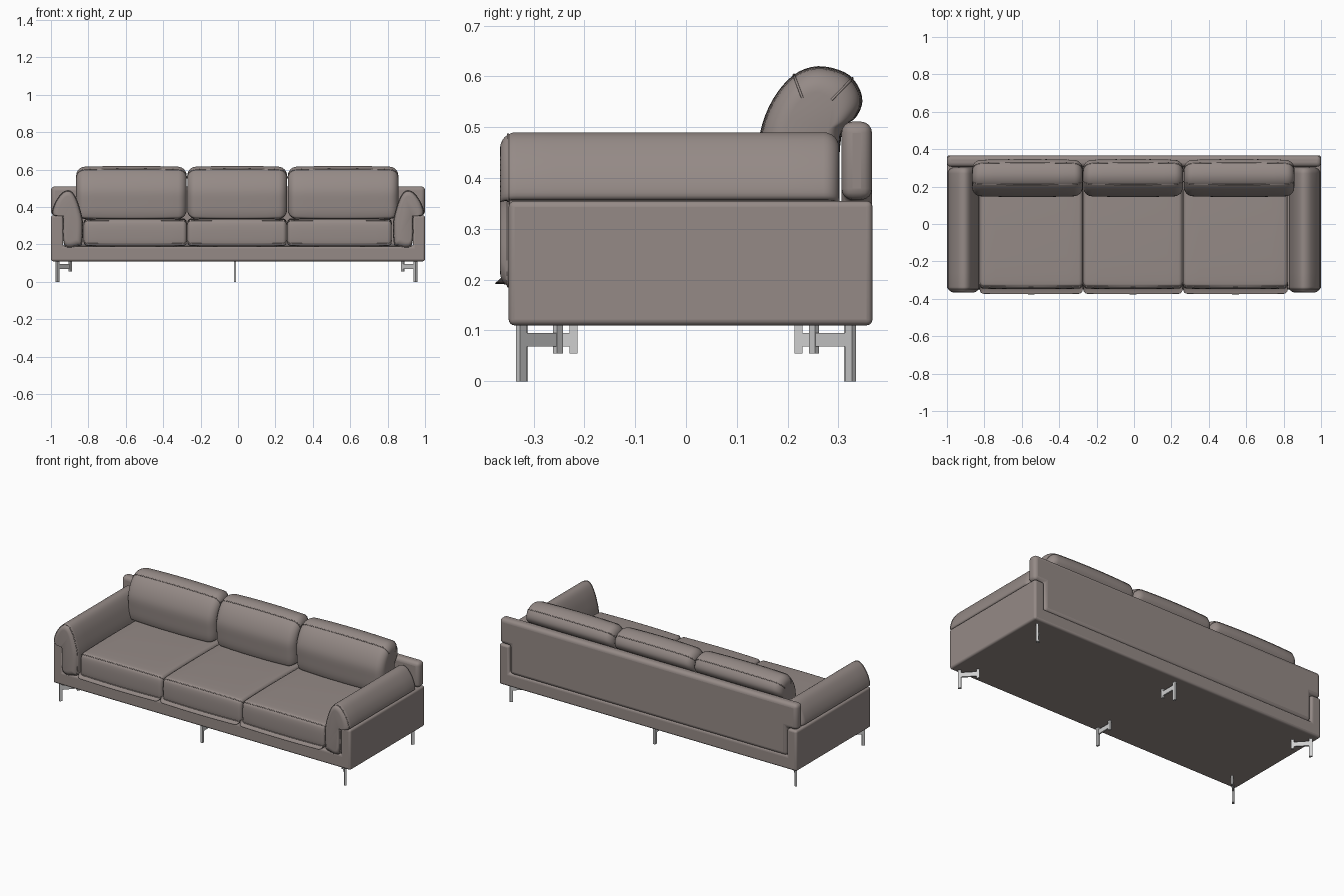
import bpy, bmesh, math
from mathutils import Vector, Matrix

if "Cube" in bpy.data.objects:
    bpy.data.objects.remove(bpy.data.objects["Cube"])


def material(name, rgb):
    m = bpy.data.materials.new(name)
    m.diffuse_color = (*rgb, 1)
    m.use_nodes = True
    m.node_tree.nodes["Principled BSDF"].inputs["Base Color"].default_value = m.diffuse_color
    return m


LEATHER = material("taupe leather", (0.30, 0.255, 0.24))
METAL = material("light grey metal", (0.62, 0.62, 0.62))


def finish(bm, name, mat, bevel=0, smooth=True):
    bmesh.ops.recalc_face_normals(bm, faces=bm.faces)
    me = bpy.data.meshes.new(name)
    bm.to_mesh(me)
    bm.free()
    me.materials.append(mat)
    ob = bpy.data.objects.new(name, me)
    bpy.context.collection.objects.link(ob)
    if bevel:
        mod = ob.modifiers.new("rounded edges", 'BEVEL')
        mod.width, mod.segments = bevel, 4
        mod.limit_method = 'ANGLE'
    if smooth:
        bpy.ops.object.select_all(action='DESELECT')
        ob.select_set(True)
        bpy.context.view_layer.objects.active = ob
        bpy.ops.object.shade_smooth_by_angle(angle=math.radians(40))
    return ob


def slab(name, outline, y0, y1, bevel):
    """Extrude an x-z outline along y."""
    bm = bmesh.new()
    face = bm.faces.new([bm.verts.new((x, y0, z)) for x, z in outline])
    ext = bmesh.ops.extrude_face_region(bm, geom=[face])
    verts = [g for g in ext["geom"] if isinstance(g, bmesh.types.BMVert)]
    bmesh.ops.translate(bm, verts=verts, vec=(0, y1 - y0, 0))
    return finish(bm, name, LEATHER, bevel)


def smooth_loop(pts, n=4):
    """Closed Catmull-Rom loop through the points."""
    pts = [Vector(p) for p in pts]
    out = []
    for i in range(len(pts)):
        a, b, c, d = (pts[(i + k) % len(pts)] for k in (-1, 0, 1, 2))
        for s in range(n):
            t = s / n
            out.append(0.5 * (2 * b + (c - a) * t + (2 * a - 5 * b + 4 * c - d) * t * t
                              + (3 * b - a - 3 * c + d) * t ** 3))
    return out


def cushion(name, profile, t0, t1, r, axis, puff=0.0):
    """Loft a profile along an axis with rounded ends; returns the rings."""
    loop = smooth_loop(profile)
    us, vs = [p.x for p in loop], [p.y for p in loop]
    cu, cv = (min(us) + max(us)) / 2, (min(vs) + max(vs)) / 2
    hu, hv = (max(us) - min(us)) / 2, (max(vs) - min(vs)) / 2
    ease = [r * (1 - math.cos(k * math.pi / 12)) for k in range(7)]
    inner = [r + (t1 - t0 - 2 * r) * k / 8 for k in range(1, 8)]
    stations = ease + inner + [t1 - t0 - e for e in reversed(ease)]
    rings = []
    for s in stations:
        d = min(s, t1 - t0 - s)
        inset = r * (1 - math.sqrt(max(0, 1 - (1 - d / r) ** 2))) if d < r else 0
        inset += puff * (2 * s / (t1 - t0) - 1) ** 2
        ring = []
        for p in loop:
            u = cu + (p.x - cu) * (1 - inset / hu)
            v = cv + (p.y - cv) * (1 - inset / hv)
            ring.append((t0 + s, u, v) if axis == 'x' else (u, t0 + s, v))
        rings.append(ring)
    bm = bmesh.new()
    grid = [[bm.verts.new(c) for c in ring] for ring in rings]
    n = len(loop)
    for a, b in zip(grid, grid[1:]):
        for j in range(n):
            bm.faces.new((a[j], a[(j + 1) % n], b[(j + 1) % n], b[j]))
    bm.faces.new(grid[0])
    bm.faces.new(grid[-1])
    finish(bm, name, LEATHER)
    return rings


def piping(name, path, cyclic=False):
    cu = bpy.data.curves.new(name, 'CURVE')
    cu.dimensions = '3D'
    cu.bevel_depth, cu.bevel_resolution = 0.0025, 1
    sp = cu.splines.new('POLY')
    sp.points.add(len(path) - 1)
    for p, c in zip(sp.points, path):
        p.co = (*c, 1)
    sp.use_cyclic_u = cyclic
    cu.materials.append(LEATHER)
    bpy.context.collection.objects.link(bpy.data.objects.new(name, cu))


# U-shaped frame: floor and two low arms
slab("frame", [(-1, .11), (1, .11), (1, .355), (.935, .355), (.935, .19),
               (-.935, .19), (-.935, .355), (-1, .355)], -.349, .367, .012)

# T-shaped back panel resting on the arms
slab("back_panel", [(-.932, .185), (.932, .185), (.932, .357), (1, .357), (1, .511),
                    (-1, .511), (-1, .357), (-.932, .357)], .306, .366, .022)

# Seat and back cushions
seat = [(-.33, .19), (-.344, .203), (-.348, .25), (-.346, .305), (-.335, .329),
        (-.30, .338), (-.1, .342), (.1, .342), (.27, .338), (.30, .32), (.30, .2), (.28, .19)]
back = [(.175, .335), (.153, .355), (.146, .42), (.146, .49), (.171, .555), (.212, .603),
        (.26, .62), (.312, .608), (.338, .582), (.347, .55), (.335, .52), (.306, .485),
        (.298, .36), (.28, .335)]
spans = {"left": (-.825, -.274, -.865, -.275), "middle": (-.271, .260, -.271, .262),
         "right": (.263, .822, .267, .857)}
for side, (s0, s1, b0, b1) in spans.items():
    rings = cushion(side + "_seat_cushion", seat, s0, s1, .022, 'x', .003)
    for j, label in ((4, "lower"), (16, "upper")):
        piping(f"{side}_seat_{label}_seam", [r[j] for r in rings])
    rings = cushion(side + "_back_cushion", back, b0, b1, .045, 'x', .006)
    for j, label in ((20, "front"), (30, "rear")):
        piping(f"{side}_back_{label}_seam", [r[j] for r in rings])

# Arm cushions folded over the low arms
arm = [(.928, .193), (.848, .193), (.832, .215), (.829, .32), (.847, .40), (.866, .45),
       (.887, .481), (.912, .49), (.943, .475), (.976, .43), (.994, .38), (.988, .357),
       (.947, .357), (.936, .34)]
for sx, side in ((-1, "left"), (1, "right")):
    rings = cushion(side + "_arm_cushion", [(sx * x, z) for x, z in arm],
                    -.366, .302, .032, 'y')
    piping(side + "_arm_front_seam", rings[4], True)


def leg(name, x, y, angle):
    """Post, horizontal bar and short inner post, pointing inward at an angle."""
    bm = bmesh.new()
    for a, b, w, z0, z1 in ((-.009, .009, .012, 0, .113), (0, .1, .009, .068, .095),
                            (.091, .107, .012, .055, .113)):
        m = Matrix.Translation(((a + b) / 2, 0, (z0 + z1) / 2)) @ Matrix.Diagonal((b - a, w, z1 - z0, 1))
        bmesh.ops.create_cube(bm, size=1, matrix=m)
    ob = finish(bm, name, METAL, smooth=False)
    ob.location = (x, y, 0)
    ob.rotation_euler.z = math.radians(angle)


# Corner legs turn diagonally inward, middle legs straight inward
for sy, end in ((-1, "front"), (1, "back")):
    leg(f"{end}_left_leg", -.965, sy * .324, -sy * 47)
    leg(f"{end}_right_leg", .948, sy * .324, 180 + sy * 47)
    leg(f"{end}_middle_leg", -.016, sy * .32, -sy * 90)
